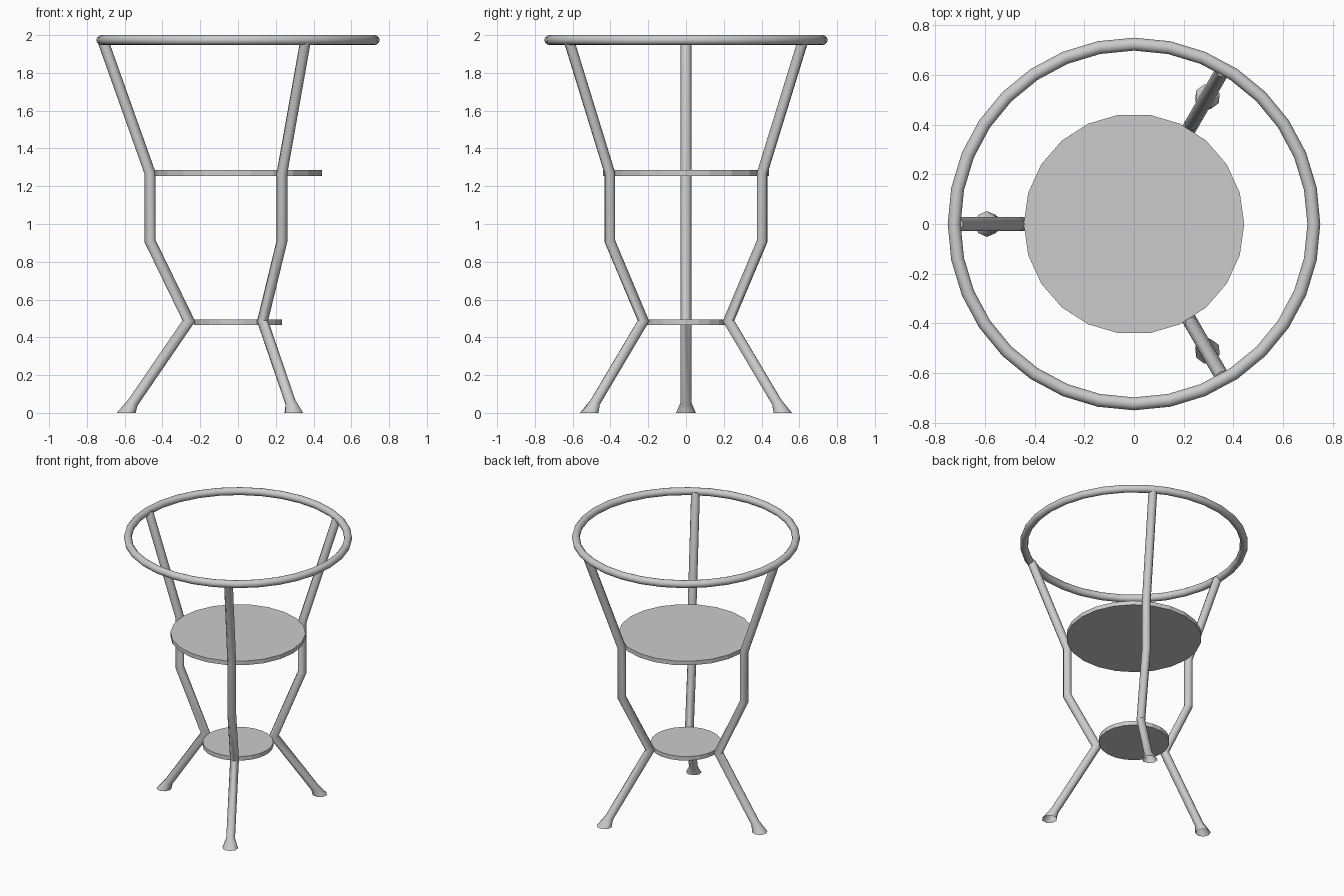
import bpy, bmesh, math
from mathutils import Vector

if "Cube" in bpy.data.objects:
    bpy.data.objects.remove(bpy.data.objects["Cube"])

SIDES = 8
TUBE = 0.029


def finish(name, bm, angle=40):
    bmesh.ops.recalc_face_normals(bm, faces=bm.faces)
    mesh = bpy.data.meshes.new(name)
    bm.to_mesh(mesh)
    bm.free()
    ob = bpy.data.objects.new(name, mesh)
    bpy.context.collection.objects.link(ob)
    bpy.ops.object.select_all(action='DESELECT')
    ob.select_set(True)
    bpy.context.view_layer.objects.active = ob
    bpy.ops.object.shade_smooth_by_angle(angle=math.radians(angle))
    return ob


def shelf(name, radius, z, thick):
    bm = bmesh.new()
    bmesh.ops.create_cone(bm, cap_ends=True, segments=22,
                          radius1=radius, radius2=radius, depth=thick)
    # put one corner on the +x axis
    first = bm.verts[:][0].co
    turn = -math.atan2(first.y, first.x)
    for v in bm.verts:
        x, y = v.co.x, v.co.y
        v.co = (x * math.cos(turn) - y * math.sin(turn),
                x * math.sin(turn) + y * math.cos(turn), v.co.z + z)
    finish(name, bm, 15)


# bent tube leg: (distance from centre, height), top to bottom
PATH = [Vector(p) for p in [(0.715, 1.97), (0.466, 1.27), (0.466, 0.91),
                            (0.26, 0.487), (0.556, 0.055)]]


def leg(name, angle):
    rings = []
    for i, p in enumerate(PATH):
        d_in = (p - PATH[i - 1]).normalized() if i else None
        d_out = (PATH[i + 1] - p).normalized() if i < len(PATH) - 1 else None
        t = ((d_in or d_out) + (d_out or d_in)).normalized()
        mitre = 1 / t.dot(d_in or d_out)
        rings.append((p, Vector((-t.y, t.x)) * TUBE * mitre, TUBE))
    # flared foot, flat on the floor
    rings.append((Vector((0.592, 0)), Vector((0.05, 0)), 0.052))

    bm = bmesh.new()
    loops = []
    c, s = math.cos(angle), math.sin(angle)
    for p, side, width in rings:
        loop = []
        for k in range(SIDES):
            a = 2 * math.pi * k / SIDES
            q = p + side * math.cos(a)
            w = width * math.sin(a)
            loop.append(bm.verts.new((q.x * c - w * s, q.x * s + w * c, q.y)))
        loops.append(loop)
    for a, b in zip(loops, loops[1:]):
        for k in range(SIDES):
            n = (k + 1) % SIDES
            bm.faces.new((a[k], a[n], b[n], b[k]))
    bm.faces.new(loops[0])
    finish(name, bm, 50)


# top ring
bpy.ops.mesh.primitive_torus_add(major_radius=0.724, minor_radius=0.026,
                                 major_segments=32, minor_segments=12,
                                 location=(0, 0, 1.974))
ring = bpy.context.object
ring.name = "top_ring"
bpy.ops.object.shade_smooth_by_angle(angle=math.radians(50))

# two round shelves
shelf("upper_shelf", 0.444, 1.27, 0.03)
shelf("lower_shelf", 0.232, 0.48, 0.03)

# three legs
for label, deg in (("left_leg", 180), ("back_leg", 60), ("front_leg", -60)):
    leg(label, math.radians(deg))
